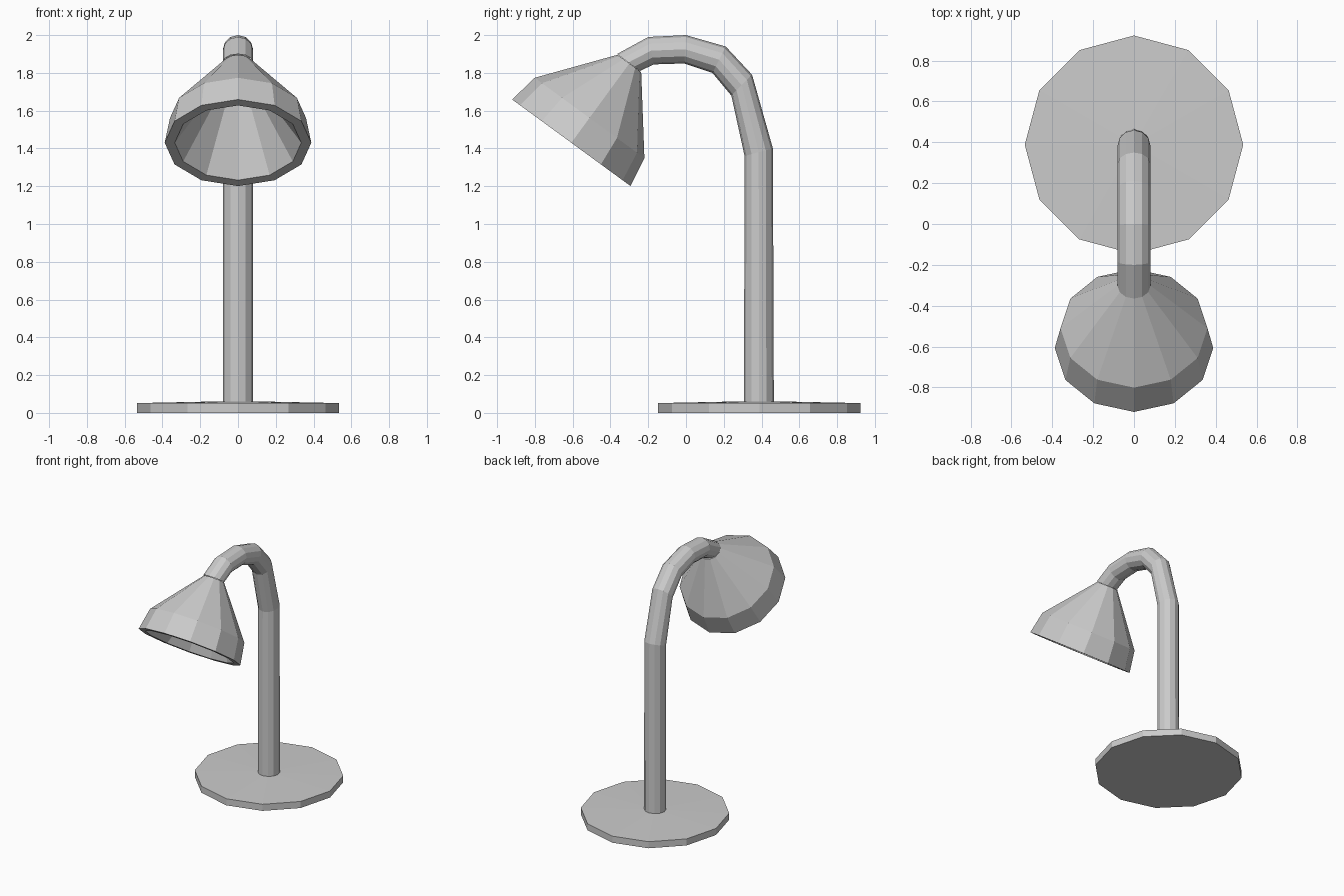
import bpy
import bmesh
from math import sin, cos, pi
from mathutils import Vector

cube = bpy.data.objects.get("Cube")
if cube:
    bpy.data.objects.remove(cube, do_unlink=True)

SIDES = 12

grey = bpy.data.materials.new("light grey")
grey.use_nodes = True
grey.diffuse_color = (0.6, 0.6, 0.6, 1)
grey.node_tree.nodes["Principled BSDF"].inputs["Base Color"].default_value = (0.6, 0.6, 0.6, 1)


def loft(name, rings, cap_start=True, cap_end=True):
    """Skin twelve-sided rings, each (first edge yz, opposite edge yz, half width in x)."""
    bm = bmesh.new()
    loops = []
    for a, b, half_width in rings:
        a, b = Vector((0, *a)), Vector((0, *b))
        centre, arm = (a + b) / 2, (a - b) / 2
        side = Vector((half_width, 0, 0))
        angles = [2 * pi * i / SIDES for i in range(SIDES)]
        loops.append([bm.verts.new(centre + arm * cos(t) + side * sin(t)) for t in angles])
    for low, high in zip(loops, loops[1:]):
        for i in range(SIDES):
            j = (i + 1) % SIDES
            bm.faces.new((low[i], low[j], high[j], high[i]))
    if cap_start:
        bm.faces.new(loops[0])
    if cap_end:
        bm.faces.new(loops[-1])
    bmesh.ops.recalc_face_normals(bm, faces=bm.faces)
    mesh = bpy.data.meshes.new(name)
    bm.to_mesh(mesh)
    bm.free()
    mesh.materials.append(grey)
    obj = bpy.data.objects.new(name, mesh)
    bpy.context.collection.objects.link(obj)
    return obj


def disc(y, z, radius):
    return (y + radius, z), (y - radius, z), radius


# Base plate, with a very shallow conical top
BASE_Y = 0.388
loft("base", [disc(BASE_Y, 0, 0.535), disc(BASE_Y, 0.052, 0.535), disc(BASE_Y, 0.062, 0.05)])

# Upright stem bending forward into a gooseneck
TUBE = 0.08
bend = [
    ((0.465, 0.055), (0.307, 0.055)),
    ((0.46, 1.40), (0.31, 1.36)),
    ((0.35, 1.79), (0.24, 1.68)),
    ((0.21, 1.94), (0.14, 1.80)),
    ((0.0, 2.0), (-0.01, 1.85)),
    ((-0.2, 1.99), (-0.17, 1.845)),
    ((-0.365, 1.90), (-0.245, 1.81)),
]
loft("gooseneck_stem", [(a, b, TUBE) for a, b in bend], cap_end=False)

# Tilted lamp shade: outer wall down to the rim, then back up the hollow inside
RIM = Vector((-0.607, 1.43))
AXIS = Vector((0.59, 0.807)).normalized()
ACROSS = Vector((-AXIS.y, AXIS.x))


def shade_ring(height, radius):
    centre = RIM + AXIS * height
    return centre + ACROSS * radius, centre - ACROSS * radius, radius


profile = [(0.52, 0.078), (0.163, 0.36), (0, 0.388), (0, 0.335), (0.48, 0.04)]
loft("lamp_shade", [shade_ring(h, r) for h, r in profile])
